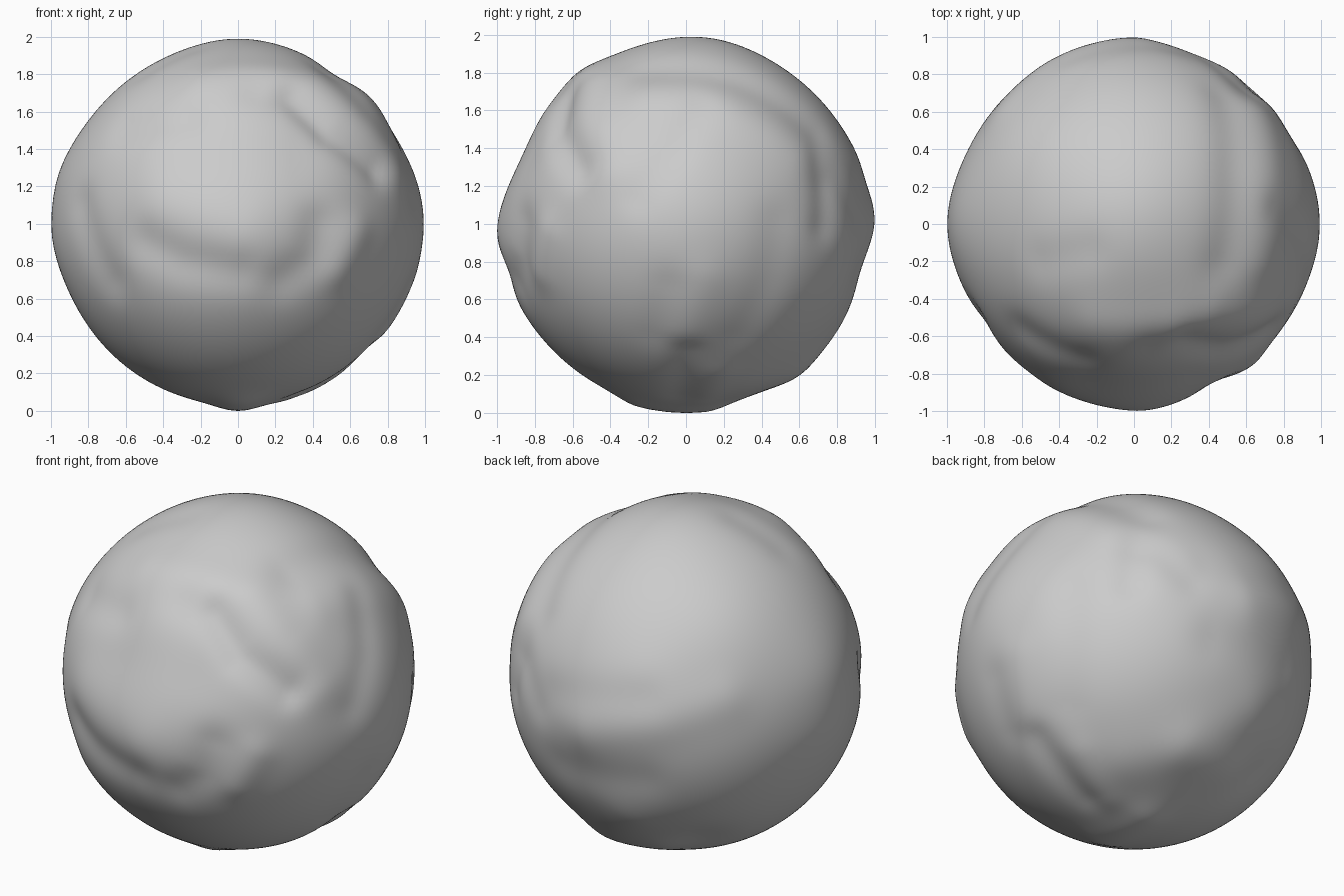
import bpy
import bmesh
from math import cos, sin, exp, sqrt, radians
from mathutils import Vector

default_cube = bpy.data.objects.get("Cube")
if default_cube:
    bpy.data.objects.remove(default_cube, do_unlink=True)


def facing(azimuth, elevation):
    """Right, up and outward axes of one side of the ball."""
    a, e = radians(azimuth), radians(elevation)
    outward = Vector((cos(a) * cos(e), sin(a) * cos(e), sin(e)))
    right = Vector((-sin(a), cos(a), 0))
    return right, outward.cross(right), outward


front = facing(-90, 0)
left_side = facing(0, 0)
right_side = facing(180, 0)
back = facing(90, 0)
top = facing(-90, 90)
bottom = facing(-90, -90)
front_left = facing(-45, 30)
back_right = facing(135, 30)
back_left_under = facing(45, -30)
strokes = []


def stroke(side, points, width, height):
    """Record a soft ridge (or groove, if negative) along a path on one side."""
    right, up, outward = side
    path = []
    for u, v in points:
        w = sqrt(max(0, 1 - u * u - v * v))
        path.append((right * u + up * v + outward * w).normalized())
    if len(path) == 1:
        path = path * 2
    strokes.append((path, width, height))


def path_distance(p, path):
    nearest = 9
    for a, b in zip(path, path[1:]):
        span = b - a
        t = 0
        if span.length_squared > 0:
            t = min(1, max(0, (p - a).dot(span) / span.length_squared))
        nearest = min(nearest, (p - a - span * t).length)
    return nearest


def ridge(side, points, width=.15, height=.02):
    stroke(side, points, width, height)


def groove(side, points, width=.12, depth=.02):
    stroke(side, points, width, -depth)


# Front: flattened brow, sagging fold and creases
groove(front, [(-.2, .4), (.3, .4)], .25, .03)
ridge(front, [(-.2, .8), (.2, .8)])
groove(front, [(-.5, -.1), (-.3, -.2), (0, -.25)], .12, .022)
ridge(front, [(-.4, .1), (0, -.05)], .2)
ridge(front, [(-.4, -.4), (0, -.4)], .25, .01)
groove(front, [(.3, .7), (.5, .5), (.75, .3)], .09, .025)
ridge(front, [(.45, .75), (.65, .55), (.85, .3)], .14)
groove(front, [(.45, 0), (.4, -.2), (.25, -.3)], .12, .022)
ridge(front, [(.65, -.05), (.55, -.25)], .11)
ridge(front, [(.1, -.1)], .25, .015)

# Front left corner: diagonal sag and a side fold
groove(front_left, [(-.4, .35), (-.1, .05), (.15, -.15)], .12, .015)
ridge(front_left, [(-.1, .4), (.2, .1)], .2, .012)
groove(front_left, [(.5, -.3), (.6, 0), (.6, .3)], .1, .012)

# Crown: long groove with a raised rim, and a faint dip beside the top
groove(top, [(.5, .7), (.55, .3), (.5, -.2)], .13)
ridge(top, [(.7, .6), (.75, .2), (.7, -.2)], .14, .015)
groove(top, [(-.5, -.2), (-.25, -.15)], .12, .012)
groove(top, [(-.6, -.6), (-.3, -.75)])
ridge(top, [(0, .1)], .35, .025)

# Left side: shallow vertical folds and a pinched dent
groove(left_side, [(.3, -.6), (.45, -.3), (.5, 0)], .13, .012)
ridge(left_side, [(0, -.6), (.1, -.3)], .13, .012)
groove(left_side, [(-.15, -.6), (-.1, -.35)], .11, .01)
groove(left_side, [(.75, .2), (.75, 0)], .1)
ridge(left_side, [(0, 0)], .35, .025)

# Back right: dome with a fold below it
groove(back_right, [(-.85, -.1), (-.4, -.2)], .12, .012)
ridge(back_right, [(-.7, -.35), (-.3, -.35), (.05, -.25)], .14, .015)
groove(back_right, [(-.8, -.5), (-.4, -.65)], .14, .015)
ridge(back_right, [(.1, .2)], .3, .01)
ridge(back, [(0, .15), (.3, .3)], .25)

# Back left underside: swept ridges and a corner dent
groove(back_left_under, [(-.5, -.35), (-.25, -.7)], .1)
ridge(back_left_under, [(-.25, -.45), (-.15, -.7)], .11, .015)
ridge(back_left_under, [(0, -.5), (.4, -.4), (.7, -.25)], .17, .015)
groove(back_left_under, [(.7, -.6)], .17)
groove(back_left_under, [(.1, .75), (.4, .5)], .1, .012)

# Right side and underside: broad swells
ridge(right_side, [(0, 0), (0, .2)], .3, .03)
groove(right_side, [(.5, .1), (.65, -.3)])
ridge(bottom, [(0, .25), (0, -.1)], .14, .03)
ridge(back, [(-.1, -.8), (.2, -.8)])

# Ball body, pushed in and out along the strokes
bm = bmesh.new()
bmesh.ops.create_icosphere(bm, subdivisions=6, radius=1)
for vert in bm.verts:
    p = vert.co.normalized()
    radius = .968
    for path, width, height in strokes:
        d = path_distance(p, path) / width
        if d < 3:
            radius += height * exp(-d * d)
    vert.co = p * radius

# Stand it on the ground
lowest = min(vert.co.z for vert in bm.verts)
bmesh.ops.translate(bm, verts=bm.verts, vec=(0, 0, -lowest))

mesh = bpy.data.meshes.new("lumpy_ball")
bm.to_mesh(mesh)
bm.free()
mesh.shade_smooth()
ball = bpy.data.objects.new("lumpy_ball", mesh)
bpy.context.collection.objects.link(ball)

grey = bpy.data.materials.new("plain grey")
grey.use_nodes = True
colour = (.6, .6, .6, 1)
grey.diffuse_color = colour
grey.node_tree.nodes["Principled BSDF"].inputs["Base Color"].default_value = colour
mesh.materials.append(grey)
